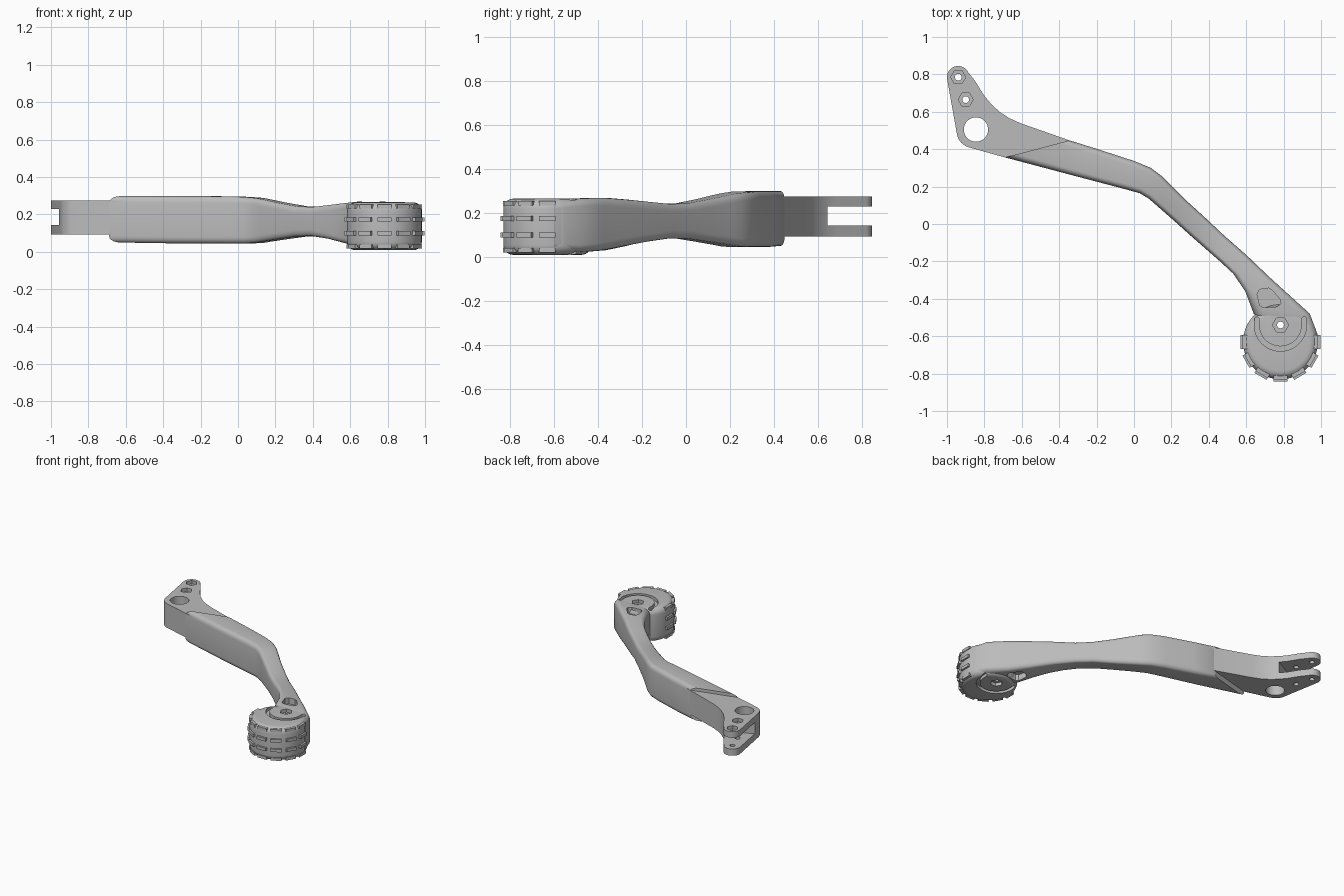
import bpy, bmesh, math
from math import cos, sin, pi, radians
from mathutils import Matrix, Vector

if "Cube" in bpy.data.objects:
    bpy.data.objects.remove(bpy.data.objects["Cube"])

grey = bpy.data.materials.new("light_grey")
grey.use_nodes = True
GREY = (0.5, 0.5, 0.5, 1)
grey.diffuse_color = GREY
grey.node_tree.nodes["Principled BSDF"].inputs["Base Color"].default_value = GREY

AXLE = (0.783, -0.54)
HUB = Vector((0.783, -0.63, 0.1365))
WHEEL_R, WHEEL_H = 0.2, 0.255


def finish(name, bm):
    """Turn a bmesh into an object with the shared material."""
    bmesh.ops.recalc_face_normals(bm, faces=bm.faces)
    mesh = bpy.data.meshes.new(name)
    bm.to_mesh(mesh)
    bm.free()
    ob = bpy.data.objects.new(name, mesh)
    bpy.context.collection.objects.link(ob)
    mesh.materials.append(grey)
    return ob


def prism(name, points, low, high):
    """Extrude a flat outline between two heights."""
    bm = bmesh.new()
    face = bm.faces.new([bm.verts.new((x, y, low)) for x, y in points])
    up = bmesh.ops.extrude_face_region(bm, geom=[face])["geom"]
    moved = [v for v in up if isinstance(v, bmesh.types.BMVert)]
    bmesh.ops.translate(bm, verts=moved, vec=(0, 0, high - low))
    return finish(name, bm)


def arc(center, radius, start, end, steps):
    return [(center[0] + radius * cos(radians(start + (end - start) * i / steps)),
             center[1] + radius * sin(radians(start + (end - start) * i / steps)))
            for i in range(steps + 1)]


def disc(center, radius, sides):
    return arc(center, radius, 0, 360, sides)[:-1]


def activate(ob):
    bpy.ops.object.select_all(action="DESELECT")
    bpy.context.view_layer.objects.active = ob
    ob.select_set(True)


def cut(targets, cutters):
    """Carve the cutters out of every target, then discard them."""
    for ob in targets:
        activate(ob)
        for c in cutters:
            mod = ob.modifiers.new("cut", "BOOLEAN")
            mod.operation, mod.solver, mod.object = "DIFFERENCE", "EXACT", c
            bpy.ops.object.modifier_apply(modifier=mod.name)
    for c in cutters:
        bpy.data.objects.remove(c)


def smooth(ob, angle=35):
    activate(ob)
    bpy.ops.object.shade_smooth_by_angle(angle=radians(angle))


# Arm: rounded sections lofted along (inner x, y, outer x, y, bottom, top)
stations = [
    (-.69, .356, -.345, .447, .05, .298),
    (-.35, .266, -.2, .402, .045, .298),
    (-.05, .187, 0, .337, .045, .297),
    (.03, .165, .09, .3, .045, .293),
    (.08, .135, .15, .255, .048, .288),
    (.12, .1, .19, .215, .055, .28),
    (.2, .03, .28, .125, .068, .262),
    (.3, -.06, .39, .025, .083, .243),
    (.38, -.13, .48, -.06, .084, .24),
    (.46, -.2, .6, -.165, .07, .25),
    (.53, -.265, .72, -.28, .05, .26),
    (.595, -.36, .83, -.38, .03, .268),
    (.64, -.48, .94, -.48, .02, .266),
    (.7, -.53, .985, -.6, .025, .252),
]
bm = bmesh.new()
rings = []
for ix, iy, ox, oy, low, high in stations:
    ring = []
    side, rise = 0.18, 0.035
    for cx, cz, start in ((1, 1, 0), (0, 1, 90), (0, 0, 180), (1, 0, 270)):
        for dx, dz in arc((0, 0), 1, start, start + 90, 5):
            t = (1 - side if cx else side) + side * dx
            z = (high - rise if cz else low + rise) + rise * dz
            ring.append(bm.verts.new((ix + (ox - ix) * t, iy + (oy - iy) * t, z)))
    rings.append(ring)
for a, b in zip(rings, rings[1:]):
    for i in range(len(a)):
        j = (i + 1) % len(a)
        bm.faces.new((a[i], a[j], b[j], b[i]))
bm.faces.new(rings[0])
bm.faces.new(rings[-1])
arm = finish("arm", bm)

# Bracket: flat plate with a rounded ear, holes and a slot between two prongs
outline = (arc((-.94, .785), .06, 190, 25, 14)
           + [(-.85, .765), (-.8, .685), (-.76, .637), (-.715, .597), (-.665, .565),
              (-.61, .54), (-.345, .447), (-.2, .395), (-.3, .26), (-.69, .356)]
           + arc((-.86, .495), .088, 255, 192, 6))
bracket = prism("mounting_bracket", outline, .092, .275)
ear_holes = ((-.94, .785), (-.9, .665))
slot = prism("slot_cutter", [(-1.1, .462), (-.6, .731), (-.6, 1), (-1.1, 1)], .143, .228)
cutters = [slot, prism("pivot_cutter", disc((-.845, .505), .065, 40), 0, .4)]
for spot in ear_holes:
    cutters.append(prism("bolt_cutter", disc(spot, .018, 20), 0, .4))
    cutters.append(prism("nut_cutter", disc(spot, .04, 6), .25, .4))
cut([bracket], cutters)

# Wheel: cylinder with rounded rims
bm = bmesh.new()
bmesh.ops.create_cone(bm, cap_ends=True, segments=72, radius1=WHEEL_R, radius2=WHEEL_R,
                      depth=WHEEL_H, matrix=Matrix.Translation(HUB))
rims = [e for e in bm.edges if abs(e.verts[0].co.z - e.verts[1].co.z) < 0.001]
bmesh.ops.bevel(bm, geom=rims, offset=.045, segments=6, profile=.5, affect="EDGES")
wheel = finish("wheel", bm)

# Curved groove, axle hole and nut seats, on both wheel faces
cx, cy = AXLE
groove = (arc(AXLE, .14, 180, 360, 28) + arc((cx + .127, cy + .03), .013, 0, 180, 6)
          + arc(AXLE, .114, 360, 180, 28) + arc((cx - .127, cy + .03), .013, 0, 180, 6))
cutters = [prism("axle_cutter", disc(AXLE, .018, 20), -.1, .4)]
for low, high in ((.24, .4), (-.1, .033)):
    cutters.append(prism("groove_cutter", groove, low, high))
    cutters.append(prism("nut_cutter", disc(AXLE, .043, 6), low, high))
cut([wheel, arm], cutters)

# Pockets sunk into the arm just behind the wheel
pocket = [(.658, -.375), (.672, -.35), (.72, -.343), (.737, -.352), (.783, -.405),
          (.785, -.425), (.765, -.442), (.69, -.447), (.672, -.435)]
cut([arm], [prism("pocket_cutter", pocket, low, high)
            for low, high in ((.22, .4), (-.1, .07))])

# Treads: four rows of raised bars over the exposed half of the wheel
bm = bmesh.new()
for angle in range(180, 361, 30):
    turn = Matrix.Rotation(radians(angle), 4, "Z")
    for row, inset in ((-.107, .011), (-.037, 0), (.037, 0), (.107, .011)):
        place = Matrix.Translation(HUB) @ turn @ Matrix.Translation(
            (WHEEL_R - inset - .002, 0, row))
        bmesh.ops.create_cube(bm, size=1,
                              matrix=place @ Matrix.Diagonal((.03, .075, .022, 1)))
finish("tread_bars", bm)

for ob in (arm, bracket, wheel):
    smooth(ob)
